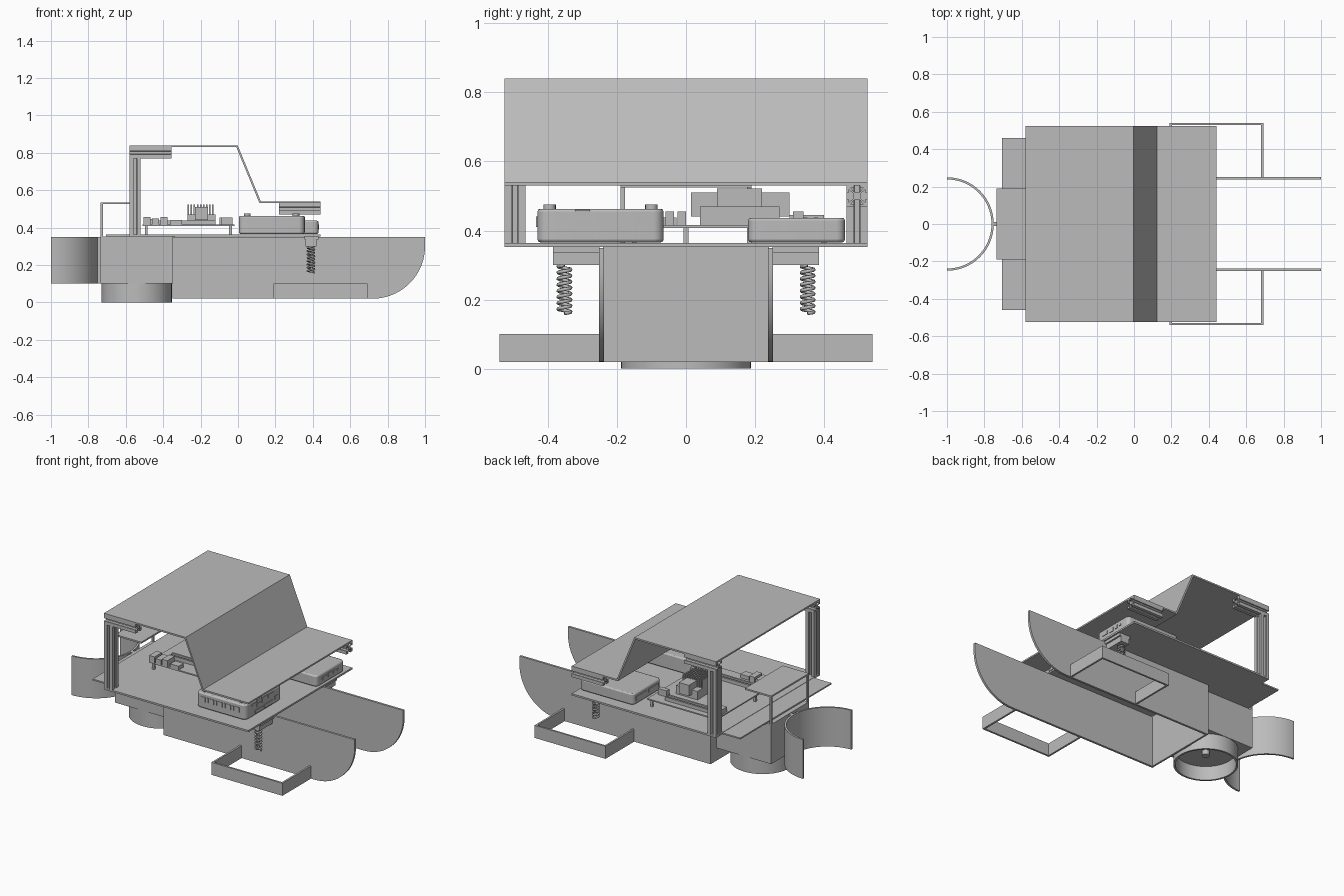
import bpy, bmesh, math
from mathutils import Matrix, Vector

cube = bpy.data.objects.get("Cube")
if cube:
    bpy.data.objects.remove(cube, do_unlink=True)

grey = bpy.data.materials.new("plain_grey")
grey.use_nodes = True
tone = (0.5, 0.5, 0.5, 1)
grey.diffuse_color = tone
grey.node_tree.nodes["Principled BSDF"].inputs["Base Color"].default_value = tone


def finish(name, bm, smooth=False):
    bmesh.ops.recalc_face_normals(bm, faces=bm.faces)
    mesh = bpy.data.meshes.new(name)
    bm.to_mesh(mesh)
    bm.free()
    ob = bpy.data.objects.new(name, mesh)
    bpy.context.collection.objects.link(ob)
    mesh.materials.append(grey)
    if smooth:
        bpy.ops.object.select_all(action='DESELECT')
        ob.select_set(True)
        bpy.context.view_layer.objects.active = ob
        bpy.ops.object.shade_smooth_by_angle(angle=math.radians(35))
    return ob


def add_box(bm, x, y, z):
    size = Vector((x[1] - x[0], y[1] - y[0], z[1] - z[0]))
    mid = Vector((sum(x), sum(y), sum(z))) / 2
    bmesh.ops.create_cube(bm, size=1, matrix=Matrix.Translation(mid) @ Matrix.Diagonal(size).to_4x4())


def boxes(name, *parts):
    bm = bmesh.new()
    for p in parts:
        add_box(bm, *p)
    return finish(name, bm)


def prism(name, outline, axis, a, b, smooth=False):
    """Extrude a closed outline along x, y or z from a to b."""
    put = {'x': lambda u, v: (a, u, v), 'y': lambda u, v: (u, a, v), 'z': lambda u, v: (u, v, a)}[axis]
    step = {'x': (b - a, 0, 0), 'y': (0, b - a, 0), 'z': (0, 0, b - a)}[axis]
    bm = bmesh.new()
    face = bm.faces.new([bm.verts.new(put(u, v)) for u, v in outline])
    out = bmesh.ops.extrude_face_region(bm, geom=[face])
    bmesh.ops.translate(bm, vec=step, verts=[g for g in out['geom'] if isinstance(g, bmesh.types.BMVert)])
    return finish(name, bm, smooth)


def arc(cx, cy, r, start, end, n=24):
    steps = [math.radians(start + (end - start) * i / n) for i in range(n + 1)]
    return [(cx + r * math.cos(t), cy + r * math.sin(t)) for t in steps]


def slotted(cx, cy, h=0.03):
    """Cross-section of a slotted aluminium bar."""
    quarter = [(h, -h), (h, -h * .3), (h * .8, -h * .3), (h * .8, -h * .6), (h * .35, -h * .25),
               (h * .35, h * .25), (h * .8, h * .6), (h * .8, h * .3), (h, h * .3)]
    pts = []
    for k in range(4):
        c, s = round(math.cos(k * math.pi / 2)), round(math.sin(k * math.pi / 2))
        pts += [(cx + u * c - v * s, cy + u * s + v * c) for u, v in quarter]
    return pts


def case(name, x, y, z, r):
    """Computer case with rounded upright corners."""
    pts = (arc(x[1] - r, y[1] - r, r, 0, 90, 6) + arc(x[0] + r, y[1] - r, r, 90, 180, 6)
           + arc(x[0] + r, y[0] + r, r, 180, 270, 6) + arc(x[1] - r, y[0] + r, r, 270, 360, 6))
    ob = prism(name, pts, 'z', *z, smooth=True)
    bev = ob.modifiers.new("soft_rim", 'BEVEL')
    bev.width, bev.segments, bev.limit_method = 0.008, 2, 'ANGLE'


# Long side skids, bumpers and springs
skid = [(-.35, .35), (-.35, .02)] + arc(.72, .3, .28, 270, 360) + [(1, .35)]
for side, label in ((1, "left"), (-1, "right")):
    def ys(a, b):
        return tuple(sorted((side * a, side * b)))

    prism(label + "_skid", skid, 'y', side * .238, side * .252, smooth=True)
    boxes(label + "_bumper",
          ((.19, .692), ys(.528, .54), (.02, .1)),
          ((.68, .692), ys(.252, .528), (.02, .1)),
          ((.19, .202), ys(.252, .528), (.02, .1)))
    boxes(label + "_spring_mount", ((.355, .43), ys(.25, .385), (.335, .355)),
          ((.36, .42), ys(.25, .385), (.3, .335)))
    # Coil spring
    curve = bpy.data.curves.new(label + "_spring", 'CURVE')
    curve.dimensions, curve.bevel_depth, curve.bevel_resolution = '3D', .0055, 1
    curve.use_fill_caps = True
    count = 8 * 14
    line = curve.splines.new('POLY')
    line.points.add(count)
    for i, p in enumerate(line.points):
        t = i / 14 * math.tau
        p.co = (.39 + .018 * math.cos(t), side * .352 + .018 * math.sin(t), .16 + .14 * i / count, 1)
    curve.materials.append(grey)
    bpy.context.collection.objects.link(bpy.data.objects.new(label + "_spring", curve))
    # Slotted rear posts and roof beams
    prism(label + "_rear_post", slotted(-.55, side * .495), 'z', .362, .77)
    prism(label + "_roof_beam", slotted(side * .495, .8), 'x', -.58, -.355)
prism("front_beam", slotted(.495, .5), 'x', .22, .44)

# Hull back wall and rear housing
boxes("hull_wall", ((-.35, -.338), (-.24, .24), (.02, .355)))
boxes("rear_housing", ((-.735, -.35), (-.19, .19), (.1, .353)))

# Drum under the rear: open tube with an axle
bm = bmesh.new()
rings = []
for r, z in ((.188, .1), (.188, 0), (.176, 0), (.176, .09)):
    rings.append([bm.verts.new((u, v, z)) for u, v in arc(-.542, 0, r, 0, 360, 48)[:-1]])
for a, b in zip(rings, rings[1:]):
    for i in range(48):
        bm.faces.new((a[i - 1], a[i], b[i], b[i - 1]))
bm.faces.new(rings[0])
bm.faces.new(rings[-1])
finish("drum", bm, True)
prism("drum_axle", arc(-.542, 0, .022, 0, 360, 20)[:-1], 'z', .06, .095, True)

# Half-round tail catcher
prism("tail_catcher", arc(-1, 0, .25, -90, 90, 40) + arc(-1, 0, .238, 90, -90, 40), 'z', .1, .35, True)
boxes("tail_joint", ((-.755, -.73), (-.012, .012), (.1, .35)))

# Rear bracket
boxes("rear_bracket", ((-.735, -.55), (-.19, .19), (.525, .535)),
      *[((-.735, -.723), (y - .007, y + .007), (.35, .53)) for y in (-.183, .183)])

# Deck and folded roof sheet
boxes("deck", ((-.58, .44), (-.525, .525), (.353, .364)), ((-.705, -.58), (-.46, .46), (.353, .362)))
roof = [(-.58, .84), (-.002, .84), (.122, .54), (.44, .54), (.44, .53),
        (.115, .53), (-.009, .83), (-.58, .83)]
prism("roof", roof, 'y', -.525, .525)

# First small computer: feet, ports and vents
case("large_computer", (.005, .355), (-.43, -.065), (.366, .463), .03)
for i in range(4):
    x, y = (.05, .31)[i % 2], (-.395, -.1)[i // 2]
    prism("case_foot", arc(x, y, .018, 0, 360, 16)[:-1], 'z', .46, .475, True)
ports = [(-.35, .44, .014, .008), (-.3, .45, .022, .01), (-.3, .423, .022, .01), (-.24, .434, .024, .018),
         (-.18, .438, .026, .01), (-.127, .403, .011, .011), (-.3, .388, .035, .01), (-.205, .388, .042, .012)]
boxes("large_computer_ports", *[((.352, .359), (y - w, y + w), (z - h, z + h)) for y, z, w, h in ports])
boxes("large_computer_vents",
      *[((.04 + .02 * i, .052 + .02 * i), (-.434, -.428), (.41, .44)) for i in range(14)])

# Second small computer
case("small_computer", (.05, .43), (.18, .46), (.366, .437), .025)
ports = [(.255, .02, .01), (.31, .016, .014), (.355, .01, .01), (.39, .006, .006)]
boxes("small_computer_ports", *[((.427, .434), (y - w, y + w), (.403 - h, .403 + h)) for y, w, h in ports])
boxes("small_computer_slots", *[((.046, .053), (y, y + .1), (.39, .415)) for y in (.205, .335)])

# Main circuit board on standoffs
boxes("circuit_board", ((-.51, -.02), (-.17, .42), (.408, .416)))
boxes("board_standoffs", *[((x - .007, x + .007), (y - .007, y + .007), (.36, .41))
                           for x in (-.49, -.04) for y in (-.15, 0, .4)])
boxes("board_ports", *[((-.505 + .045 * i, -.467 + .045 * i), (-.175, -.1), (.416, .457 - .008 * (i % 2)))
                       for i in range(3)],
      ((-.36, -.3), (-.17, -.12), (.416, .44)), ((-.5, -.44), (.3, .4), (.416, .445)),
      ((-.09, -.03), (-.06, -.035), (.416, .455)), ((-.09, -.03), (-.025, .0), (.416, .455)),
      ((-.1, -.04), (.31, .34), (.416, .455)))
boxes("memory_slots", *[((-.44, -.12), (y, y + .012), (.416, .438)) for y in (-.07, -.04, .34, .37)])
boxes("cooler_base", ((-.27, -.12), (.04, .27), (.416, .47)), ((-.23, -.16), (.015, .3), (.44, .51)))
boxes("cooler_fins", *[((-.27 + .0165 * i, -.262 + .0165 * i), (.09, .22), (.47, .522)) for i in range(9)])
